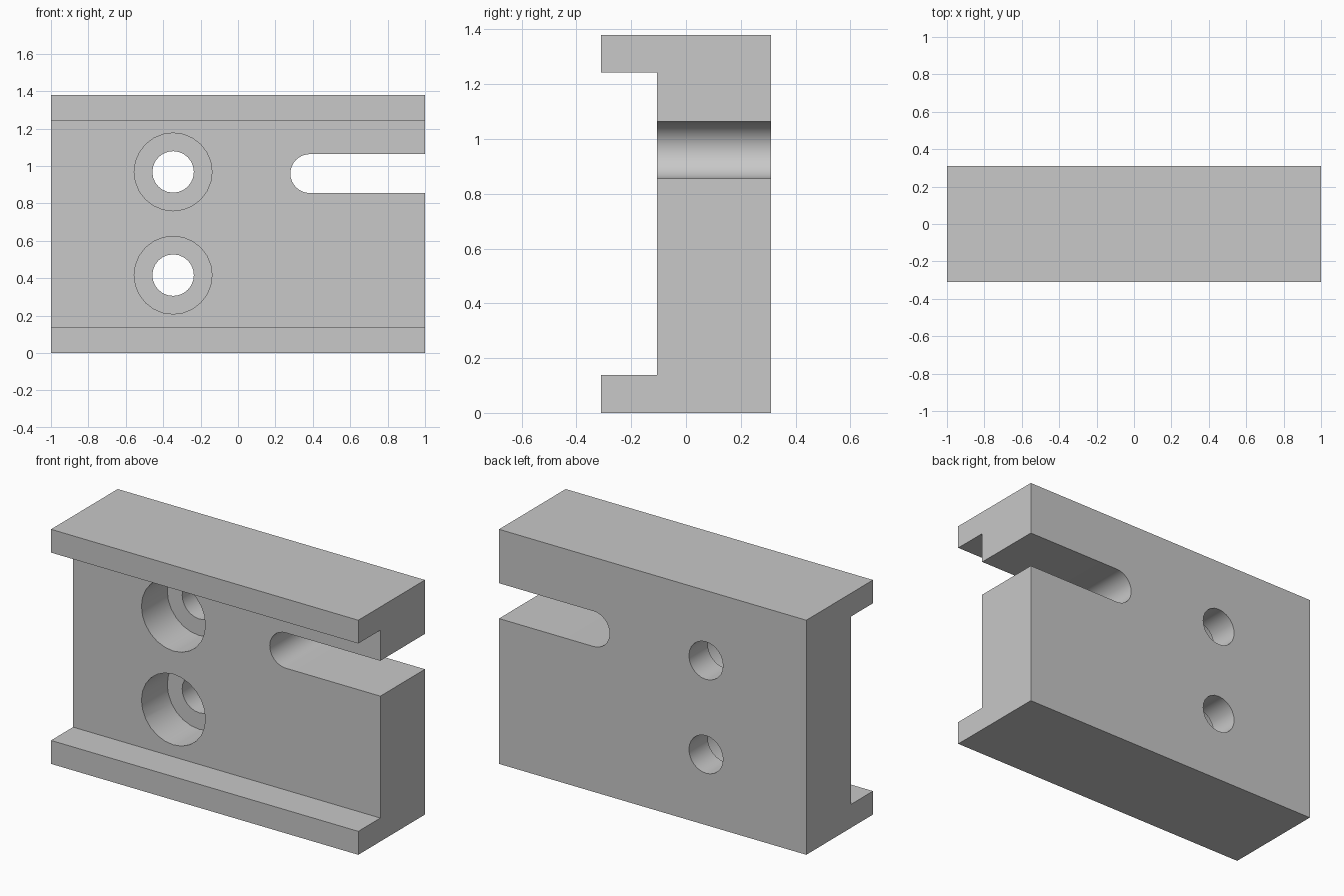
import bpy, bmesh, math
from mathutils import Vector

cube = bpy.data.objects.get("Cube")
if cube:
    bpy.data.objects.remove(cube, do_unlink=True)

HEIGHT, HALF_Y, FACE_Y = 1.38, 0.31, -0.105
LIP_LOW, LIP_HIGH = 0.138, 1.243

grey = bpy.data.materials.new("plain grey")
grey.use_nodes = True
colour = (0.58, 0.58, 0.58, 1)
grey.diffuse_color = colour
grey.node_tree.nodes["Principled BSDF"].inputs["Base Color"].default_value = colour


def prism(name, points, along):
    """Sweep a closed 3D outline along a vector into a solid."""
    bm = bmesh.new()
    face = bm.faces.new([bm.verts.new(p) for p in points])
    swept = bmesh.ops.extrude_face_region(bm, geom=[face])["geom"]
    verts = [v for v in swept if isinstance(v, bmesh.types.BMVert)]
    bmesh.ops.translate(bm, verts=verts, vec=Vector(along))
    bmesh.ops.recalc_face_normals(bm, faces=bm.faces)
    mesh = bpy.data.meshes.new(name)
    bm.to_mesh(mesh)
    bm.free()
    mesh.materials.append(grey)
    obj = bpy.data.objects.new(name, mesh)
    bpy.context.collection.objects.link(obj)
    return obj


def arc(x, z, radius, start, end, steps, y):
    """Points of an arc in the front plane."""
    angles = [start + (end - start) * i / steps for i in range(steps + 1)]
    return [(x + radius * math.cos(a), y, z + radius * math.sin(a)) for a in angles]


# Channel-shaped block with a lip along the top and bottom of the front
profile = [(-HALF_Y, 0), (HALF_Y, 0), (HALF_Y, HEIGHT), (-HALF_Y, HEIGHT),
           (-HALF_Y, LIP_HIGH), (FACE_Y, LIP_HIGH), (FACE_Y, LIP_LOW), (-HALF_Y, LIP_LOW)]
block = prism("channel_block", [(-1, y, z) for y, z in profile], (2, 0, 0))

# Two counterbored screw holes
cutters = []
for label, z in (("lower", 0.416), ("upper", 0.968)):
    for part, radius, y, depth in (("hole", 0.111, -0.2, 0.8),
                                   ("counterbore", 0.208, -0.2, 0.335)):
        ring = arc(-0.347, z, radius, 0, math.tau, 24, y)[:-1]
        cutters.append(prism(f"{label}_{part}_cutter", ring, (0, depth, 0)))

# Round-ended slot open at the left side
slot_z, slot_r = 0.959, 0.104
outline = arc(0.384, slot_z, slot_r, math.pi / 2, math.pi * 1.5, 16, -0.2)
outline += [(1.2, -0.2, slot_z - slot_r), (1.2, -0.2, slot_z + slot_r)]
cutters.append(prism("slot_cutter", outline, (0, 0.8, 0)))

# Cut the openings, then bake the result and drop the cutters
for cutter in cutters:
    cutter.hide_render = True
    cut = block.modifiers.new(cutter.name, "BOOLEAN")
    cut.operation = "DIFFERENCE"
    cut.solver = "EXACT"
    cut.object = cutter
bpy.ops.object.select_all(action="DESELECT")
block.select_set(True)
bpy.context.view_layer.objects.active = block
for name in [m.name for m in block.modifiers]:
    bpy.ops.object.modifier_apply(modifier=name)
for cutter in cutters:
    bpy.data.objects.remove(cutter, do_unlink=True)
bpy.ops.object.shade_smooth_by_angle(angle=math.radians(30))
